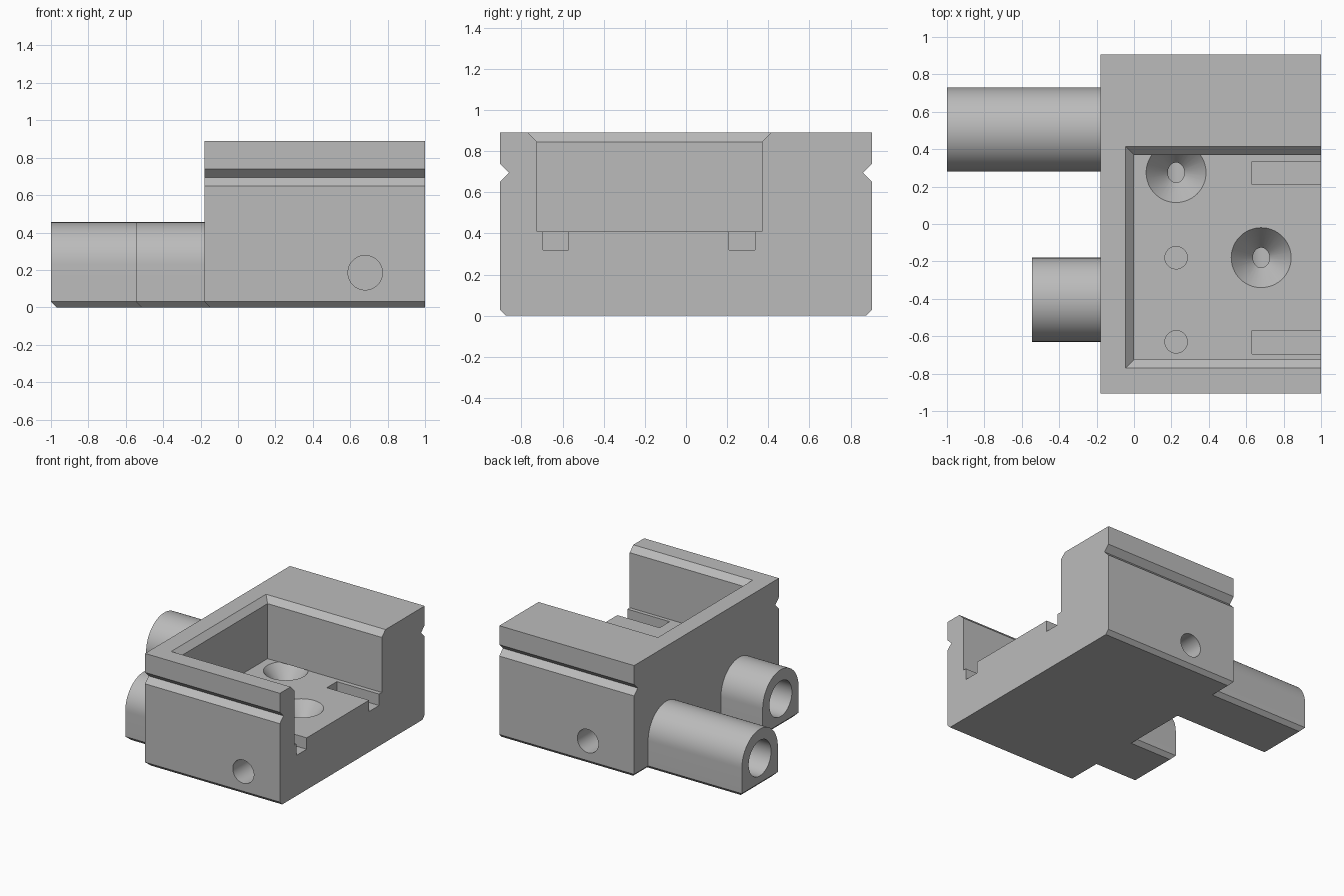
import bpy, bmesh, math
from mathutils import Matrix, Vector

if "Cube" in bpy.data.objects:
    bpy.data.objects.remove(bpy.data.objects["Cube"], do_unlink=True)

grey = bpy.data.materials.new("plain grey")
grey.use_nodes = True
grey.diffuse_color = (0.5, 0.5, 0.5, 1)
grey.node_tree.nodes["Principled BSDF"].inputs["Base Color"].default_value = (0.5, 0.5, 0.5, 1)

CHAMFER = 0.03
BODY_X = -0.18
FLOOR = 0.41


def finish(name, bm):
    bmesh.ops.recalc_face_normals(bm, faces=bm.faces)
    mesh = bpy.data.meshes.new(name)
    bm.to_mesh(mesh)
    bm.free()
    mesh.materials.append(grey)
    ob = bpy.data.objects.new(name, mesh)
    bpy.context.collection.objects.link(ob)
    return ob


def extrude_x(name, profile, x0, x1):
    """Extrude a (y, z) profile along x and chamfer its lower -x edge."""
    bm = bmesh.new()
    face = bm.faces.new([bm.verts.new((x0, y, z)) for y, z in profile])
    out = bmesh.ops.extrude_face_region(bm, geom=[face])["geom"]
    moved = [g for g in out if isinstance(g, bmesh.types.BMVert)]
    bmesh.ops.translate(bm, vec=(x1 - x0, 0, 0), verts=moved)
    cut = bmesh.ops.bisect_plane(bm, geom=bm.verts[:] + bm.edges[:] + bm.faces[:],
                                 plane_co=(x0 + CHAMFER, 0, 0), plane_no=(-1, 0, -1),
                                 clear_outer=True)["geom_cut"]
    rim = [g for g in cut if isinstance(g, bmesh.types.BMEdge)]
    bmesh.ops.contextual_create(bm, geom=rim)
    return finish(name, bm)


def box(name, x, y, z):
    bm = bmesh.new()
    bmesh.ops.create_cube(bm, size=1)
    for v in bm.verts:
        v.co = [(a[0] + a[1]) / 2 + c * (a[1] - a[0]) for a, c in zip((x, y, z), v.co)]
    return finish(name, bm)


def rod(name, start, end, r0, r1=None, sides=64):
    """Cylinder or cone between two points."""
    a, b = Vector(start), Vector(end)
    bm = bmesh.new()
    turn = (b - a).to_track_quat('Z', 'Y').to_matrix().to_4x4()
    bmesh.ops.create_cone(bm, cap_ends=True, segments=sides, radius1=r0,
                          radius2=r0 if r1 is None else r1, depth=(b - a).length,
                          matrix=Matrix.Translation((a + b) / 2) @ turn)
    return finish(name, bm)


def combine(target, tool, operation):
    mod = target.modifiers.new(operation.lower(), 'BOOLEAN')
    mod.operation = operation
    mod.solver = 'EXACT'
    mod.object = tool
    bpy.context.view_layer.objects.active = target
    bpy.ops.object.modifier_apply(modifier=mod.name)
    bpy.data.objects.remove(tool, do_unlink=True)


# Main block with V grooves and chamfered bottom edges
half = [(0.905 - CHAMFER, 0), (0.905, CHAMFER), (0.905, 0.65), (0.86, 0.695),
        (0.905, 0.74), (0.905, 0.89)]
block = extrude_x("clamp_block", half + [(-y, z) for y, z in reversed(half)], BODY_X, 1)

# Arched lugs on the -x side
for y, x_end in ((0.505, -1), (-0.405, -0.545)):
    r = 0.225
    arch = [(y + r * math.cos(math.pi * i / 32), 0.23 + r * math.sin(math.pi * i / 32))
            for i in range(33)]
    base = [(y - r, CHAMFER), (y - r + CHAMFER, 0), (y + r - CHAMFER, 0), (y + r, CHAMFER)]
    combine(block, extrude_x("lug", arch + base, x_end, 0.02), 'UNION')
    combine(block, rod("lug_bore", (x_end - 0.1, y, 0.225), (0.05, y, 0.225), 0.14), 'DIFFERENCE')

# Pocket open on the +x side, with a chamfered rim
combine(block, box("pocket", (0, 1.2), (-0.725, 0.37), (FLOOR, 1.1)), 'DIFFERENCE')
rim = bmesh.new()
bmesh.ops.create_cube(rim, size=1)
for v in rim.verts:
    grow = 0.1 if v.co.z > 0 else 0
    v.co = (1.2 if v.co.x > 0 else -grow,
            0.37 + grow if v.co.y > 0 else -0.725 - grow,
            0.845 + grow)
combine(block, finish("pocket_rim", rim), 'DIFFERENCE')

# Slots in the pocket floor
for y in (-0.695, 0.21):
    combine(block, box("slot", (0.63, 1.2), (y, y + 0.125), (0.32, FLOOR + 0.05)), 'DIFFERENCE')

# Conical seats, each met by a cross bore from the nearest side
for x, y, side in ((0.225, 0.275, 1), (0.68, -0.18, -1)):
    combine(block, rod("seat", (x, y, 0.21), (x, y, FLOOR + 0.001), 0, 0.161), 'DIFFERENCE')
    combine(block, rod("cross_bore", (x, side * 1.1, 0.185), (x, y - side * 0.1, 0.185), 0.092),
            'DIFFERENCE')

# Small blind holes in the floor
for y in (-0.18, -0.63):
    combine(block, rod("blind_hole", (0.225, y, 0.2), (0.225, y, FLOOR + 0.1), 0.06), 'DIFFERENCE')

bpy.ops.object.select_all(action='DESELECT')
block.select_set(True)
bpy.context.view_layer.objects.active = block
bpy.ops.object.shade_smooth_by_angle(angle=math.radians(25))
